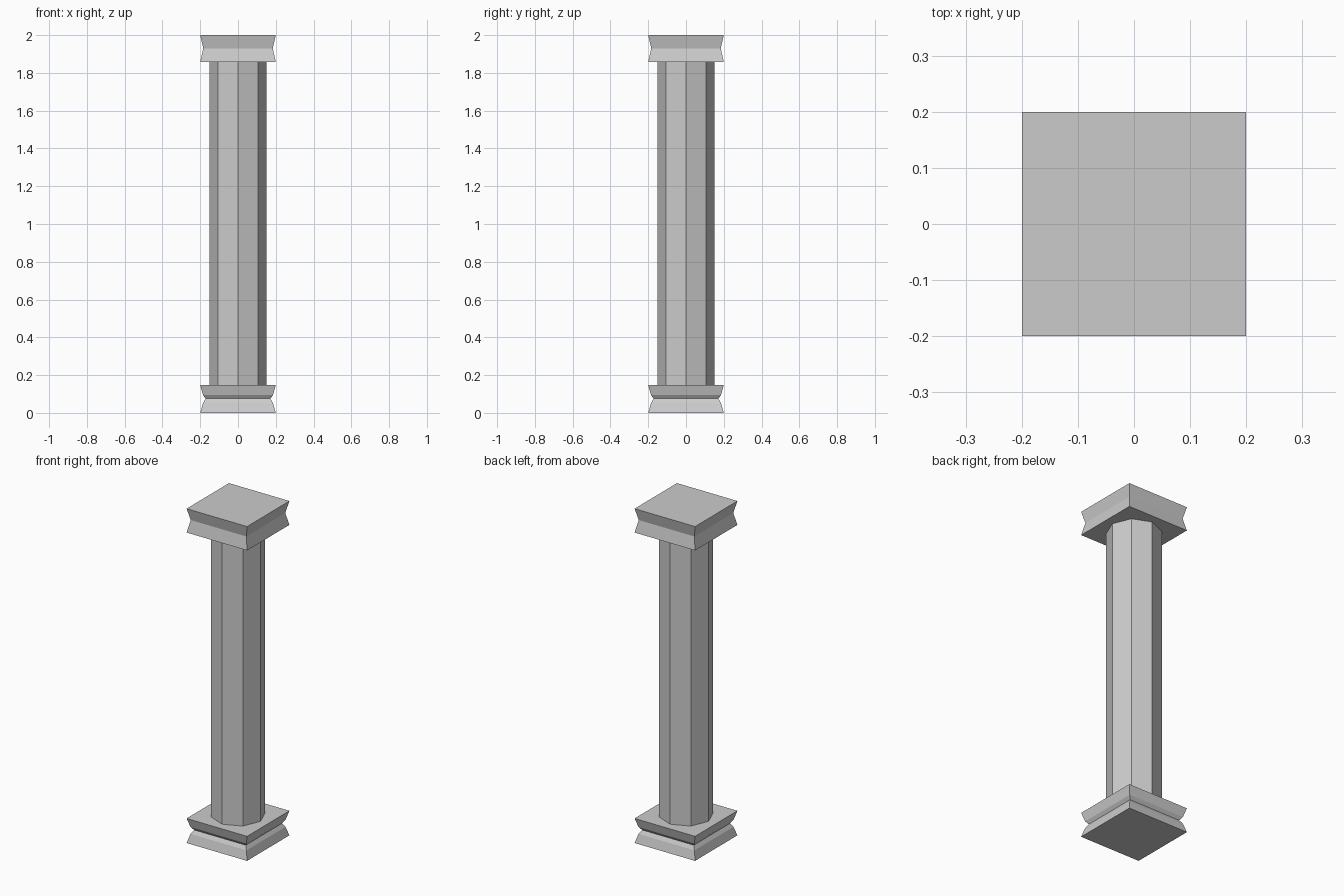
import bpy, bmesh
from math import cos, sin, tau

if "Cube" in bpy.data.objects:
    bpy.data.objects.remove(bpy.data.objects["Cube"])


def lofted_column(name, sides, turn, profile):
    """Stack regular rings (radius, z), bridge them and cap both ends."""
    bm = bmesh.new()
    rings = []
    for r, z in profile:
        angles = [tau * (i + turn) / sides for i in range(sides)]
        rings.append([bm.verts.new((r * cos(a), r * sin(a), z)) for a in angles])
    for low, high in zip(rings, rings[1:]):
        for i in range(sides):
            j = (i + 1) % sides
            bm.faces.new((low[i], low[j], high[j], high[i]))
    bm.faces.new(rings[0][::-1])
    bm.faces.new(rings[-1])
    mesh = bpy.data.meshes.new(name)
    bm.to_mesh(mesh)
    bm.free()
    obj = bpy.data.objects.new(name, mesh)
    bpy.context.collection.objects.link(obj)
    return obj


def square_block(name, profile):
    """Square moulding; profile gives (half width, z)."""
    return lofted_column(name, 4, 0.5, [(h * 2 ** 0.5, z) for h, z in profile])


# Plinth with a stepped, pinched waist
square_block("base", [(0.2, 0), (0.185, 0.053), (0.171, 0.075),
                      (0.185, 0.094), (0.2, 0.147)])

# Eight-sided shaft
lofted_column("shaft", 8, 0, [(0.15, 0.147), (0.15, 1.857)])

# Capital with a single pinched waist
square_block("capital", [(0.2, 1.857), (0.184, 1.93), (0.2, 2.0)])
